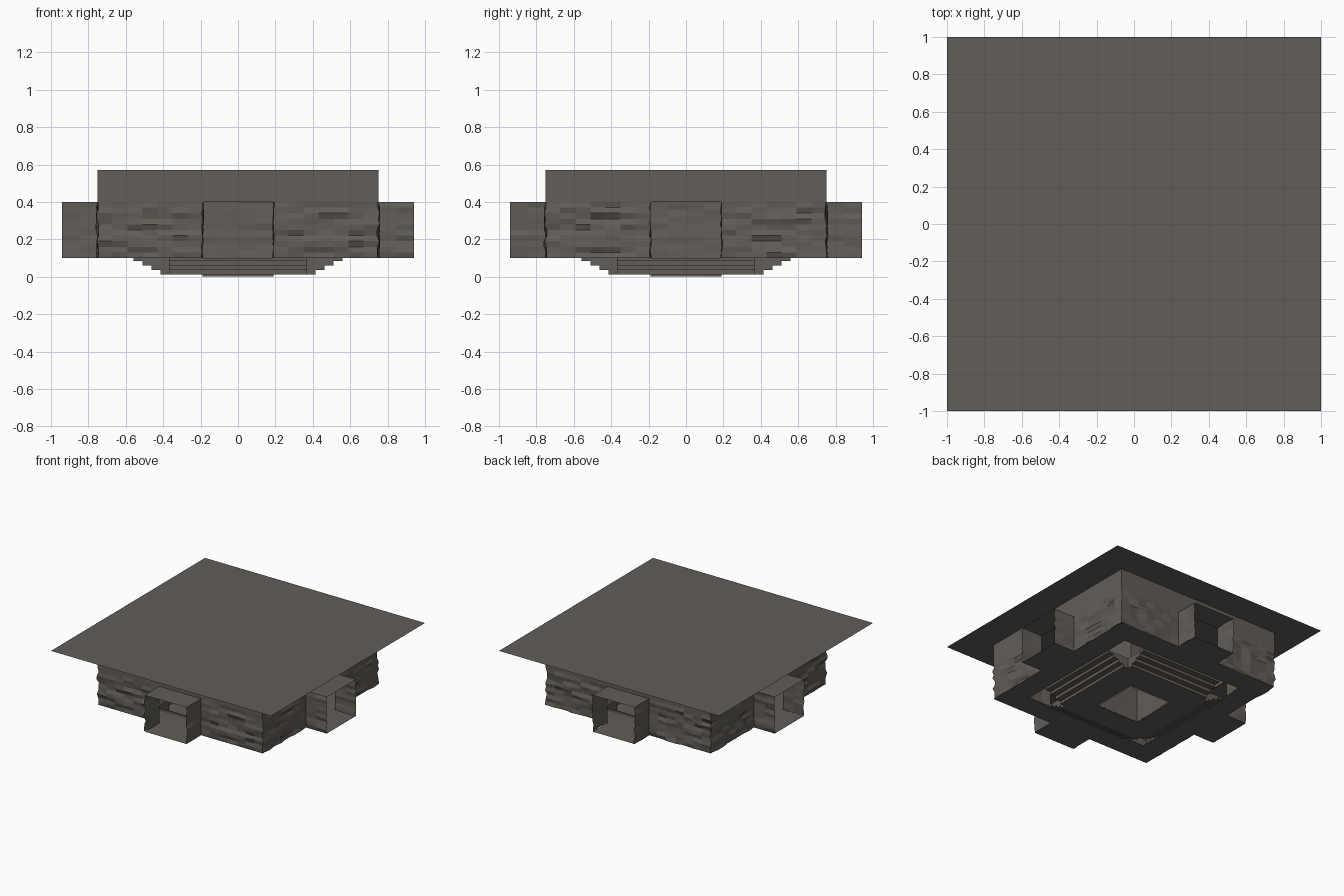
import bpy, bmesh, math, random
from mathutils import Matrix

if "Cube" in bpy.data.objects:
    bpy.data.objects.remove(bpy.data.objects["Cube"])
random.seed(4)

W, D, E = 0.75, 0.19, 0.94          # wall, doorway half width, passage end
FLOOR, LINTEL, TOP = 0.10, 0.40, 0.57

def material(name, c):
    m = bpy.data.materials.new(name)
    m.diffuse_color = (*c, 1)
    m.use_nodes = True
    m.node_tree.nodes["Principled BSDF"].inputs["Base Color"].default_value = m.diffuse_color
    return m

rock = material("grey_brown_rock", (0.122, 0.110, 0.096))

def spread(a, b, n):
    return [a + (b - a) * i / n for i in range(n + 1)]

def quad(bm, *pts):
    bm.faces.new([bm.verts.new(p) for p in pts])

def sheet(bm, us, vs, f):
    """Grid of quads over us x vs, placed in space by f(u, v)."""
    for u0, u1 in zip(us, us[1:]):
        for v0, v1 in zip(vs, vs[1:]):
            quad(bm, f(u0, v0), f(u1, v0), f(u1, v1), f(u0, v1))

def finish(name, bm, rough=0.0, keep=lambda co: False, turn4=True):
    """Repeat on four sides, weld, roughen along the normals, make the object."""
    if turn4:
        src = bm.faces[:]
        for k in (1, 2, 3):
            geo = bmesh.ops.duplicate(bm, geom=src)["geom"]
            vs = [g for g in geo if isinstance(g, bmesh.types.BMVert)]
            bmesh.ops.rotate(bm, verts=vs, matrix=Matrix.Rotation(k * math.pi / 2, 3, 'Z'))
    bmesh.ops.remove_doubles(bm, verts=bm.verts, dist=0.0005)
    bm.normal_update()
    if rough:
        moves = []
        for v in bm.verts:
            n = v.normal.copy()
            n.z = 0
            moves.append(n * (0 if keep(v.co) else random.uniform(-rough, rough)))
        for v, m in zip(bm.verts, moves):
            v.co += m
    me = bpy.data.meshes.new(name)
    bm.to_mesh(me)
    bm.free()
    me.materials.append(rock)
    ob = bpy.data.objects.new(name, me)
    bpy.context.collection.objects.link(ob)
    return ob

rows = spread(FLOOR, LINTEL, 10)

# Rough room walls with a doorway in each, smooth above the lintel
bm = bmesh.new()
left, mid, right = spread(-W, -D, 7), spread(-D, D, 4), spread(D, W, 7)
face = lambda u, v: (u, -W, v)
for part in (left, right):
    sheet(bm, part, rows, face)
sheet(bm, left + mid[1:] + right[1:], [LINTEL, TOP], face)
finish("room_walls", bm, 0.011,
       lambda c: c.z > LINTEL - 0.001 or min(abs(c.x), abs(c.y)) < D + 0.001)

# Passages behind the doorways, open at the outer end
bm = bmesh.new()
ys = spread(-E, -W, 2)
for x in (-D, D):
    sheet(bm, ys, rows, lambda u, v: (x, u, v))
finish("passage_walls", bm, 0.008, lambda c: max(abs(c.x), abs(c.y)) < W + 0.001)
for name, z in (("passage_floors", FLOOR), ("passage_ceilings", LINTEL)):
    bm = bmesh.new()
    quad(bm, (-D, -E, z), (D, -E, z), (D, -W, z), (-D, -W, z))
    finish(name, bm)

def ring(name, inner, outer, z):
    bm = bmesh.new()
    quad(bm, (-outer, -outer, z), (outer, -outer, z), (inner, -inner, z), (-inner, -inner, z))
    return finish(name, bm)

# Horizontal slabs
P = 0.56                            # pit opening
ring("room_floor", P, W, FLOOR)
ring("surrounding_ground", W, 1.0, TOP)
ring("ceiling", D, W, TOP)
bm = bmesh.new()
quad(bm, (-D, -D, TOP), (D, -D, TOP), (D, D, TOP), (-D, D, TOP))
finish("pillar_cap", bm, turn4=False)

# Sunken stairs down each side of the pit, with closed ends
S, BASE = 0.37, 0.012
treads = [0.56, 0.51, 0.463, 0.415]
levels = [FLOOR, 0.083, 0.06, 0.035, BASE]
profile = [(treads[0], FLOOR)]
for i, y in enumerate(treads):
    profile.append((y, levels[i + 1]))
    profile.append((treads[i + 1] if i < 3 else S, levels[i + 1]))
bm = bmesh.new()
for (y0, z0), (y1, z1) in zip(profile, profile[1:]):
    quad(bm, (-S, -y0, z0), (S, -y0, z0), (S, -y1, z1), (-S, -y1, z1))
for x in (-S, S):
    for i, y in enumerate(treads):
        y1 = treads[i + 1] if i < 3 else S
        quad(bm, (x, -y, FLOOR), (x, -y, levels[i + 1]),
             (x, -y1, levels[i + 1]), (x, -y1, FLOOR))
finish("pit_stairs", bm)
ring("pit_floor", D, S, BASE)

# Hollow central pillar from the pit to the ceiling
bm = bmesh.new()
sheet(bm, spread(-D, D, 4), spread(0, TOP, 16), lambda u, v: (u, -D, v))
finish("central_pillar", bm, 0.005, lambda c: c.z > TOP - 0.001 or c.z < 0.02)
